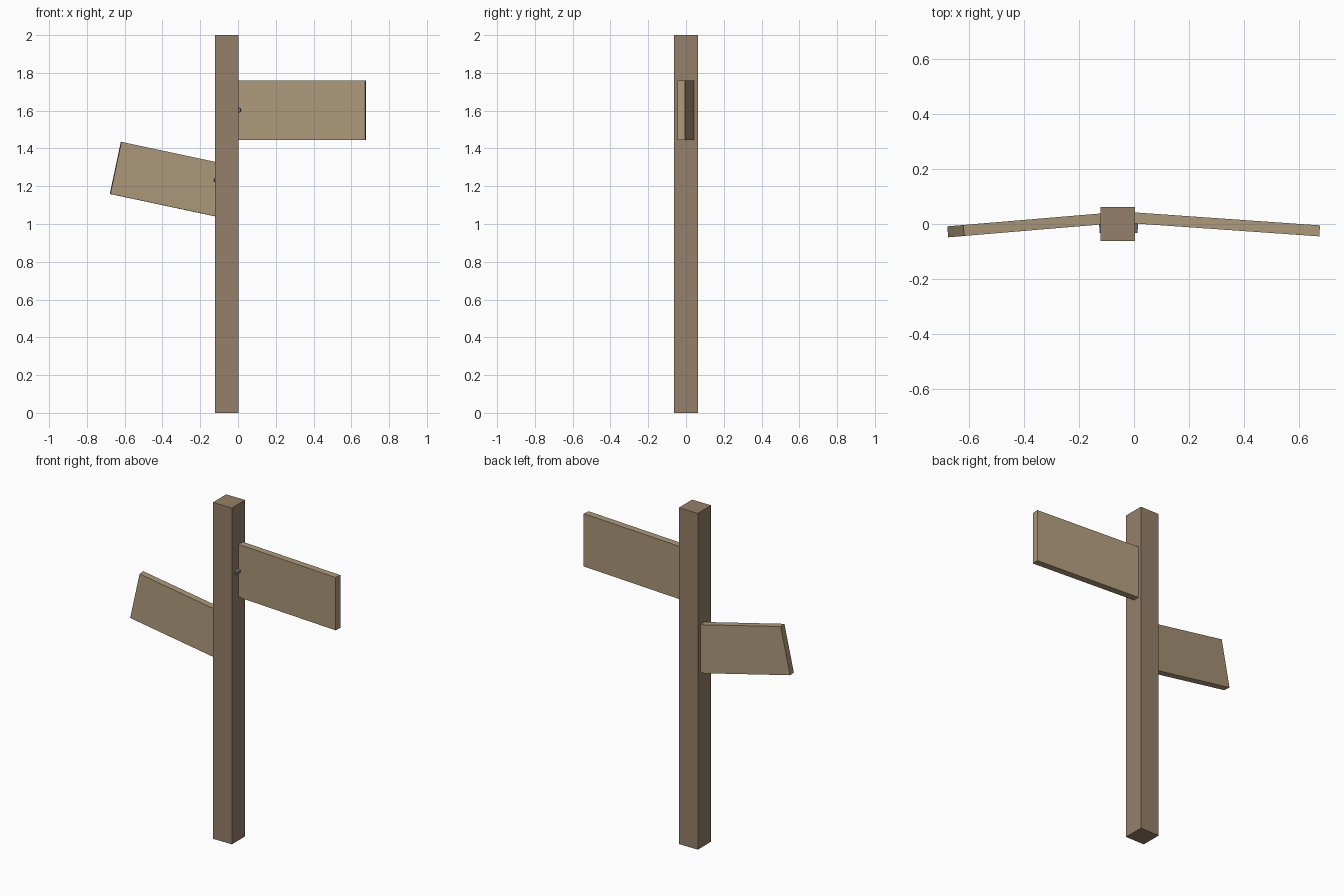
import bpy, bmesh
from math import radians
from mathutils import Matrix, Vector

if "Cube" in bpy.data.objects:
    bpy.data.objects.remove(bpy.data.objects["Cube"])


def material(name, color):
    m = bpy.data.materials.new(name)
    m.diffuse_color = (*color, 1)
    m.use_nodes = True
    m.node_tree.nodes["Principled BSDF"].inputs["Base Color"].default_value = m.diffuse_color
    return m


POST = material("post_wood", (0.30, 0.215, 0.14))
BOARD = material("board_wood", (0.42, 0.32, 0.20))
STEEL = material("bolt_steel", (0.20, 0.22, 0.27))


def add_object(name, bm, mat, matrix):
    mesh = bpy.data.meshes.new(name)
    bm.to_mesh(mesh)
    bm.free()
    mesh.materials.append(mat)
    ob = bpy.data.objects.new(name, mesh)
    ob.matrix_world = matrix
    bpy.context.collection.objects.link(ob)


def box(name, size, mat, matrix):
    bm = bmesh.new()
    bmesh.ops.create_cube(bm, size=1)
    bmesh.ops.scale(bm, vec=size, verts=bm.verts)
    add_object(name, bm, mat, matrix)


def board(name, outer, length, height, side, yaw, pitch):
    # outer is the centre of the free end; the other end sinks into the post
    rot = Matrix.Rotation(radians(yaw), 4, 'Z') @ Matrix.Rotation(radians(pitch), 4, 'Y')
    inward = Matrix.Translation((-side * length / 2, 0, 0))
    box(name, (length, 0.04, height), BOARD, Matrix.Translation(outer) @ rot @ inward)


def bolt(name, loc, yaw):
    # hexagonal head lying on the front face of a board
    bm = bmesh.new()
    bmesh.ops.create_cone(bm, cap_ends=True, segments=6, radius1=0.015,
                          radius2=0.015, depth=0.036)
    rot = Matrix.Rotation(radians(yaw), 4, 'Z') @ Matrix.Rotation(radians(90), 4, 'X')
    add_object(name, bm, STEEL, Matrix.Translation(loc) @ rot)


# Square post
box("post", (0.125, 0.125, 2), POST, Matrix.Translation((-0.059, 0, 1)))

# Straight right board and drooping left board, both swept forward
board("right_board", Vector((0.675, -0.025, 1.602)), 0.73, 0.314, 1, -4, 0)
board("left_board", Vector((-0.648, -0.026, 1.297)), 0.60, 0.282, -1, 4.8, 12)

# Bolts
bolt("right_bolt", (0.001, -0.014, 1.603), -4)
bolt("left_bolt", (-0.113, -0.014, 1.232), 4.8)
